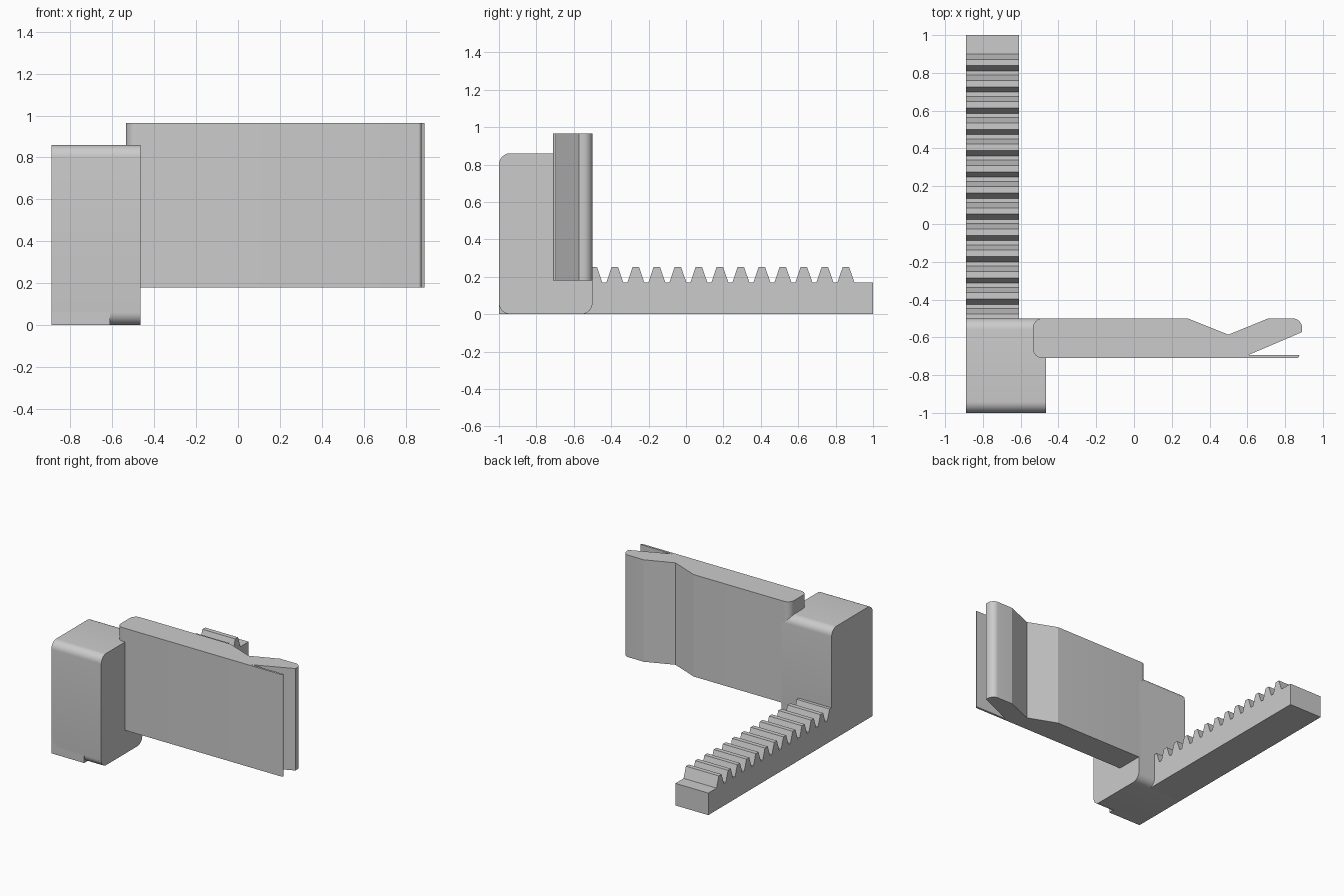
import bpy, bmesh, math
from mathutils import Vector

old = bpy.data.objects.get("Cube")
if old:
    bpy.data.objects.remove(old, do_unlink=True)

grey = bpy.data.materials.new("plain_grey")
grey.use_nodes = True
COLOUR = (0.6, 0.6, 0.6, 1)
grey.diffuse_color = COLOUR
grey.node_tree.nodes["Principled BSDF"].inputs["Base Color"].default_value = COLOUR


def rounded(points, steps=8):
    """Outline from (a, b, radius) corners, with an arc at each rounded one."""
    out = []
    for i, (a, b, r) in enumerate(points):
        p = Vector((a, b))
        if r == 0:
            out.append(p)
            continue
        prev = (Vector(points[i - 1][:2]) - p).normalized()
        nxt = (Vector(points[(i + 1) % len(points)][:2]) - p).normalized()
        half = prev.angle(nxt) / 2
        centre = p + (prev + nxt).normalized() * (r / math.sin(half))
        start = p + prev * (r / math.tan(half)) - centre
        end = p + nxt * (r / math.tan(half)) - centre
        sweep = start.angle_signed(end)
        for k in range(steps + 1):
            t = -sweep * k / steps
            c, s = math.cos(t), math.sin(t)
            out.append(centre + Vector((start.x * c - start.y * s,
                                        start.x * s + start.y * c)))
    return out


def extrude(name, outline, axis, low, high):
    """Solid from an outline: (y, z) along x, or (x, y) along z."""
    bm = bmesh.new()
    place = (lambda p: (low, p[0], p[1])) if axis == "x" else (lambda p: (p[0], p[1], low))
    face = bm.faces.new([bm.verts.new(place(p)) for p in outline])
    made = bmesh.ops.extrude_face_region(bm, geom=[face])["geom"]
    move = Vector((high - low, 0, 0)) if axis == "x" else Vector((0, 0, high - low))
    bmesh.ops.translate(bm, vec=move, verts=[g for g in made if isinstance(g, bmesh.types.BMVert)])
    bmesh.ops.recalc_face_normals(bm, faces=bm.faces)
    mesh = bpy.data.meshes.new(name)
    bm.to_mesh(mesh)
    bm.free()
    mesh.materials.append(grey)
    obj = bpy.data.objects.new(name, mesh)
    bpy.context.collection.objects.link(obj)
    bpy.ops.object.select_all(action="DESELECT")
    obj.select_set(True)
    bpy.context.view_layer.objects.active = obj
    bpy.ops.object.shade_smooth_by_angle(angle=math.radians(15))
    return obj


LEFT, RACK_EDGE, BLOCK_EDGE = -0.89, -0.61, -0.465
R = 0.06

# Upright block with rounded front and back edges
extrude("upright_block",
        rounded([(-1, 0, R), (-0.5, 0, R), (-0.5, 0.86, R), (-1, 0.86, R)]),
        "x", LEFT, BLOCK_EDGE)

# Toothed rack running from under the block to the back
ROOT, TIP, PITCH = 0.17, 0.253, 0.1123
rack = [(-1, 0), (1, 0), (1, ROOT)]
for i in range(12):
    y = 0.855 - i * PITCH
    rack += [(y + 0.045, ROOT), (y + 0.017, TIP), (y - 0.017, TIP), (y - 0.045, ROOT)]
# Half tooth that meets the block
y = 0.855 - 12 * PITCH
rack += [(y + 0.045, ROOT), (y + 0.017, TIP), (-0.52, TIP), (-0.52, ROOT), (-1, ROOT)]
extrude("toothed_rack", rack, "x", LEFT, RACK_EDGE)

# Side plate with a notched back and a forked tip
plate = rounded([
    (-0.535, -0.71, 0.05), (0.875, -0.71, 0.014), (0.875, -0.694, 0),
    (0.605, -0.694, 0), (0.89, -0.572, 0), (0.89, -0.5, 0.05),
    (0.71, -0.5, 0), (0.5, -0.586, 0), (0.285, -0.5, 0), (-0.535, -0.5, 0.05)])
extrude("forked_plate", plate, "z", 0.18, 0.965)
